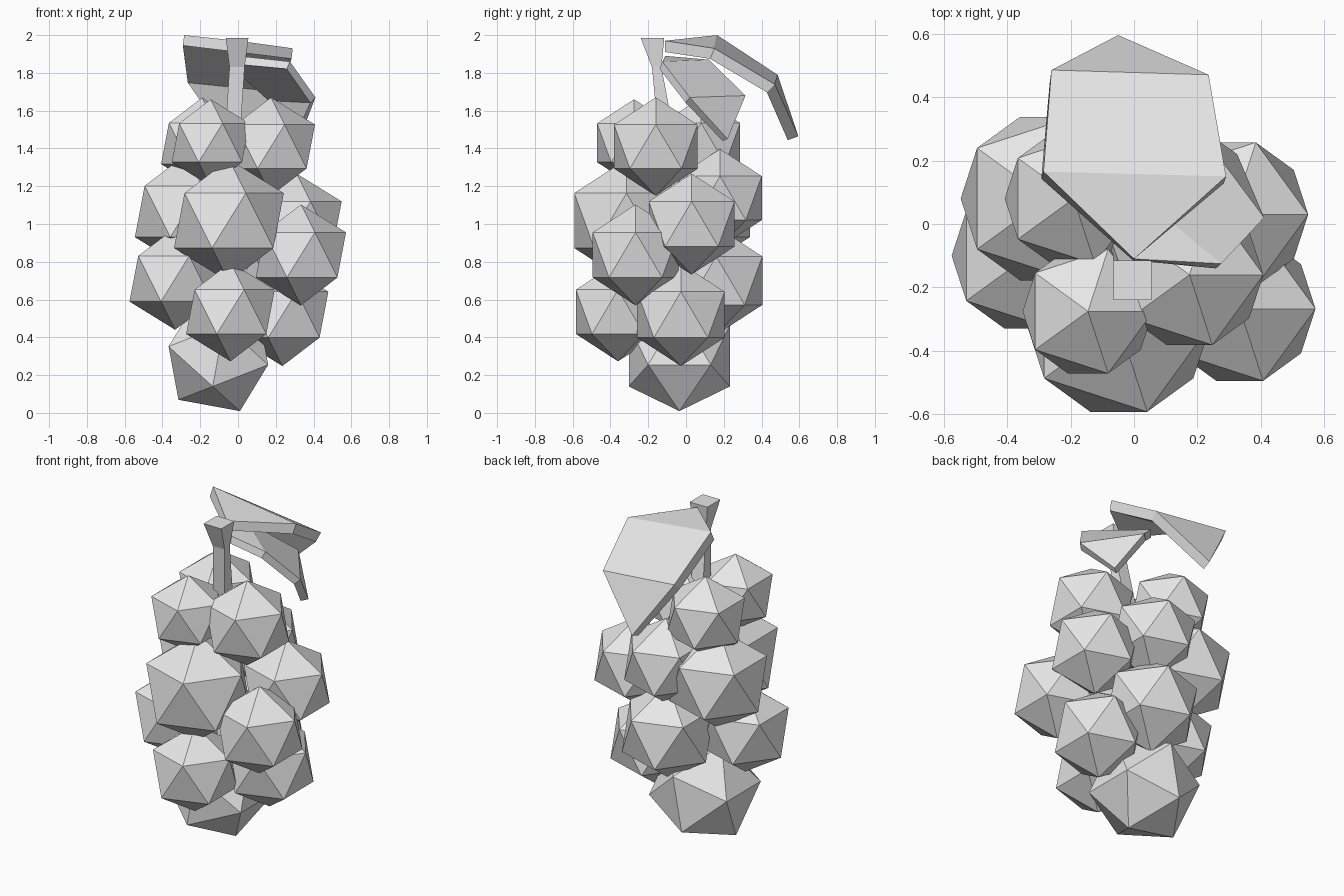
import bpy
import bmesh
from math import radians

cube = bpy.data.objects.get("Cube")
if cube:
    bpy.data.objects.remove(cube, do_unlink=True)

# Single flat colour
grey = bpy.data.materials.new("light_grey")
grey.use_nodes = True
colour = (0.8, 0.8, 0.8, 1)
grey.diffuse_color = colour
grey.node_tree.nodes["Principled BSDF"].inputs["Base Color"].default_value = colour


def add_object(name, bm):
    bmesh.ops.recalc_face_normals(bm, faces=bm.faces)
    mesh = bpy.data.meshes.new(name)
    bm.to_mesh(mesh)
    bm.free()
    mesh.materials.append(grey)
    obj = bpy.data.objects.new(name, mesh)
    bpy.context.collection.objects.link(obj)
    return obj


def berry(name, x, y, z, radius, tilt=0):
    bm = bmesh.new()
    bmesh.ops.create_icosphere(bm, subdivisions=1, radius=radius)
    obj = add_object(name, bm)
    obj.location = (x, y, z)
    obj.rotation_euler.y = radians(tilt)


def leaf(name, base, row_near, row_far, tip, thickness):
    """Three folded panels: a triangle, a quad and an end triangle."""
    bm = bmesh.new()
    b, t = bm.verts.new(base), bm.verts.new(tip)
    l1, r1 = [bm.verts.new(p) for p in row_near]
    l2, r2 = [bm.verts.new(p) for p in row_far]
    for face in ((b, r1, l1), (l1, r1, r2, l2), (l2, r2, t)):
        bm.faces.new(face)
    bm.normal_update()
    if sum(f.normal.z for f in bm.faces) < 0:
        bmesh.ops.reverse_faces(bm, faces=bm.faces)
    # Thicken downwards, keeping the upper surface in place
    lower = {v: bm.verts.new(v.co - v.normal * thickness) for v in (b, l1, r1, l2, r2, t)}
    for face in list(bm.faces):
        bm.faces.new([lower[v] for v in reversed(face.verts)])
    rim = (b, r1, r2, t, l2, l1)
    for i, v in enumerate(rim):
        w = rim[(i + 1) % len(rim)]
        bm.faces.new((v, lower[v], lower[w], w))
    return add_object(name, bm)


# Berries: x, y, z, radius
berries = [
    (0.175, -0.16, 1.41, 0.26),
    (-0.145, -0.275, 1.43, 0.23),
    (-0.19, 0.08, 1.426, 0.243),
    (-0.048, -0.315, 1.018, 0.325),
    (-0.275, 0.08, 1.066, 0.303),
    (0.31, 0.03, 1.0, 0.267),
    (0.01, 0.18, 1.137, 0.26),
    (0.333, -0.267, 0.836, 0.267),
    (-0.333, -0.1, 0.71, 0.27),
    (0.01, 0.16, 0.70, 0.287),
    (-0.04, -0.36, 0.535, 0.262),
    (0.235, -0.027, 0.52, 0.272),
]
for i, spec in enumerate(berries):
    berry(f"berry_{i + 1}", *spec)
berry("bottom_berry", -0.104, -0.035, 0.303, 0.315, tilt=-21.3)

# Stem: square sections, flared at the top (x0, x1, y0, y1, z)
sections = [
    (-0.08, 0.0, -0.13, -0.03, 1.3),
    (-0.045, 0.035, -0.18, -0.13, 1.83),
    (-0.065, 0.055, -0.24, -0.115, 1.985),
]
bm = bmesh.new()
rings = [[bm.verts.new((x, y, z)) for x, y in ((a, c), (b, c), (b, d), (a, d))]
         for a, b, c, d, z in sections]
for low, high in zip(rings, rings[1:]):
    for i in range(4):
        j = (i + 1) % 4
        bm.faces.new((low[i], low[j], high[j], high[i]))
bm.faces.new(rings[0])
bm.faces.new(rings[-1])
add_object("stem", bm)

# Leaves
leaf("large_leaf", (0, -0.11, 1.97),
     [(-0.285, 0.165, 2.0), (0.29, 0.15, 1.93)],
     [(-0.26, 0.485, 1.79), (0.235, 0.47, 1.74)],
     (-0.05, 0.595, 1.465), 0.06)
leaf("small_leaf", (0, -0.11, 1.89),
     [(-0.02, 0.12, 1.87), (0.275, -0.125, 1.86)],
     [(0.19, 0.315, 1.68), (0.41, 0.02, 1.67)],
     (0.325, 0.22, 1.45), 0.045)
